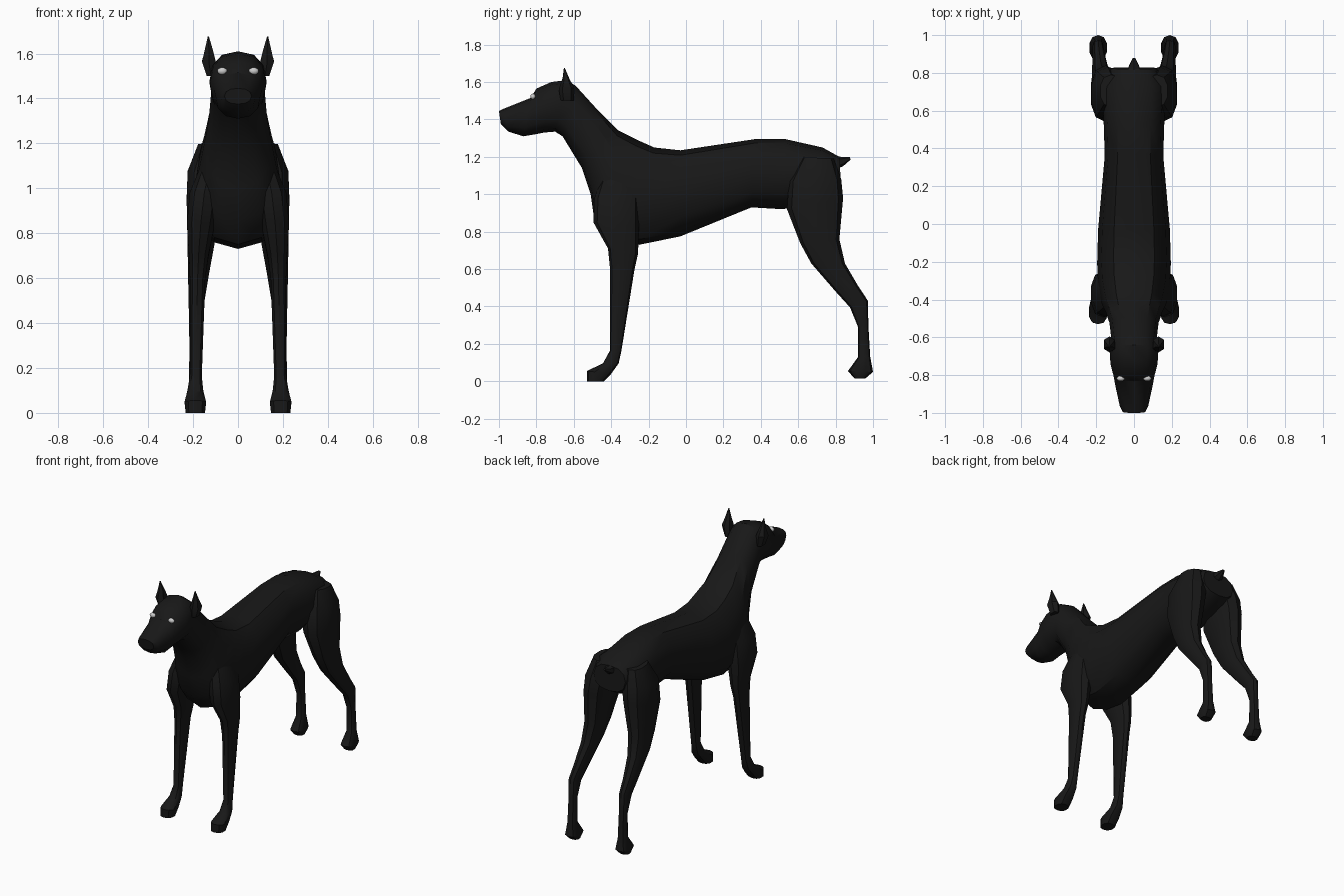
import bpy, bmesh, math
from mathutils import Matrix, Vector


def material(name, rgb):
    m = bpy.data.materials.new(name)
    m.diffuse_color = (*rgb, 1)
    return m


black = material("black coat", (0.009, 0.009, 0.009))
pale = material("pale eye", (0.6, 0.6, 0.6))


def finish(name, bm, mat, mirror, angle=35):
    bmesh.ops.recalc_face_normals(bm, faces=bm.faces)
    me = bpy.data.meshes.new(name)
    bm.to_mesh(me)
    bm.free()
    ob = bpy.data.objects.new(name, me)
    bpy.context.collection.objects.link(ob)
    me.materials.append(mat)
    bpy.ops.object.select_all(action='DESELECT')
    ob.select_set(True)
    bpy.context.view_layer.objects.active = ob
    bpy.ops.object.shade_smooth_by_angle(angle=math.radians(angle))
    if mirror:
        ob.modifiers.new("Mirror", 'MIRROR').use_mirror_merge = False
    return ob


def loft(name, sections, sides=10, power=0.85, mirror=False):
    """Each section: side-view points A and B as (y, z, y, z), centre x, half width."""
    bm = bmesh.new()
    rings = []
    for ay, az, by, bz, cx, w in sections:
        a, b = Vector((cx, ay, az)), Vector((cx, by, bz))
        mid, half = (a + b) / 2, (a - b) / 2
        ring = []
        for i in range(sides):
            t = 2 * math.pi * i / sides
            c, s = math.cos(t), math.sin(t)
            c = math.copysign(abs(c) ** power, c)
            s = math.copysign(abs(s) ** power, s)
            ring.append(bm.verts.new(mid + half * c + Vector((w * s, 0, 0))))
        rings.append(ring)
    for r, q in zip(rings, rings[1:]):
        for i in range(sides):
            j = (i + 1) % sides
            bm.faces.new((r[i], r[j], q[j], q[i]))
    bm.faces.new(rings[0])
    bm.faces.new(rings[-1])
    return finish(name, bm, black, mirror)


# torso, neck and head in one skin, from rump to nose
loft("body", [
    (0.82, 1.20, 0.83, 1.03, 0, 0.12),
    (0.73, 1.25, 0.72, 0.97, 0, 0.17),
    (0.53, 1.295, 0.52, 0.92, 0, 0.16),
    (0.37, 1.295, 0.35, 0.93, 0, 0.155),
    (-0.03, 1.235, -0.03, 0.775, 0, 0.19),
    (-0.17, 1.25, -0.25, 0.73, 0, 0.195),
    (-0.26, 1.29, -0.40, 0.75, 0, 0.19),
    (-0.36, 1.34, -0.49, 0.86, 0, 0.17),
    (-0.42, 1.40, -0.51, 1.00, 0, 0.15),
    (-0.49, 1.47, -0.556, 1.14, 0, 0.13),
    (-0.59, 1.58, -0.66, 1.31, 0, 0.118),
    (-0.64, 1.61, -0.70, 1.335, 0, 0.128),
    (-0.72, 1.60, -0.76, 1.33, 0, 0.125),
    (-0.80, 1.565, -0.81, 1.32, 0, 0.108),
    (-0.83, 1.515, -0.87, 1.31, 0, 0.10),
    (-0.98, 1.455, -0.95, 1.335, 0, 0.075),
    (-1.00, 1.445, -0.99, 1.375, 0, 0.06),
], sides=12)

# front legs with shoulder and paw
loft("front_leg", [
    (-0.44, 1.12, -0.30, 1.12, 0.12, 0.04),
    (-0.49, 0.98, -0.25, 0.98, 0.15, 0.068),
    (-0.495, 0.85, -0.25, 0.83, 0.165, 0.065),
    (-0.417, 0.71, -0.257, 0.68, 0.175, 0.045),
    (-0.406, 0.60, -0.275, 0.60, 0.18, 0.036),
    (-0.406, 0.165, -0.345, 0.165, 0.188, 0.028),
    (-0.444, 0.096, -0.36, 0.096, 0.19, 0.037),
    (-0.53, 0.055, -0.40, 0.04, 0.19, 0.05),
    (-0.53, 0.0, -0.44, 0.0, 0.19, 0.045),
], mirror=True)

# hind legs with haunch, hock and paw
loft("hind_leg", [
    (0.62, 1.20, 0.79, 1.19, 0.12, 0.06),
    (0.55, 1.07, 0.83, 1.08, 0.138, 0.09),
    (0.54, 0.92, 0.84, 0.98, 0.15, 0.082),
    (0.61, 0.74, 0.82, 0.76, 0.165, 0.062),
    (0.67, 0.63, 0.85, 0.63, 0.175, 0.05),
    (0.80, 0.48, 0.92, 0.51, 0.185, 0.036),
    (0.877, 0.395, 0.973, 0.43, 0.19, 0.03),
    (0.92, 0.29, 0.975, 0.30, 0.19, 0.027),
    (0.92, 0.13, 0.985, 0.13, 0.19, 0.03),
    (0.866, 0.055, 1.00, 0.05, 0.19, 0.048),
    (0.90, 0.016, 0.96, 0.016, 0.19, 0.035),
], mirror=True)

# pointed ears
loft("ear", [
    (-0.67, 1.50, -0.60, 1.50, 0.12, 0.022),
    (-0.68, 1.56, -0.595, 1.57, 0.13, 0.034),
    (-0.66, 1.62, -0.62, 1.61, 0.13, 0.02),
    (-0.653, 1.675, -0.648, 1.675, 0.132, 0.003),
], sides=6, mirror=True)

# docked tail
loft("tail", [
    (0.78, 1.21, 0.79, 1.13, 0, 0.045),
    (0.83, 1.20, 0.84, 1.15, 0, 0.03),
    (0.875, 1.20, 0.88, 1.185, 0, 0.008),
], sides=6)

# eyes
bm = bmesh.new()
bmesh.ops.create_uvsphere(bm, u_segments=12, v_segments=8, radius=0.02,
                          matrix=Matrix.Translation((0.07, -0.818, 1.522))
                          @ Matrix.Diagonal((1.1, 0.7, 0.8, 1)))
finish("eye", bm, pale, True, 60)
